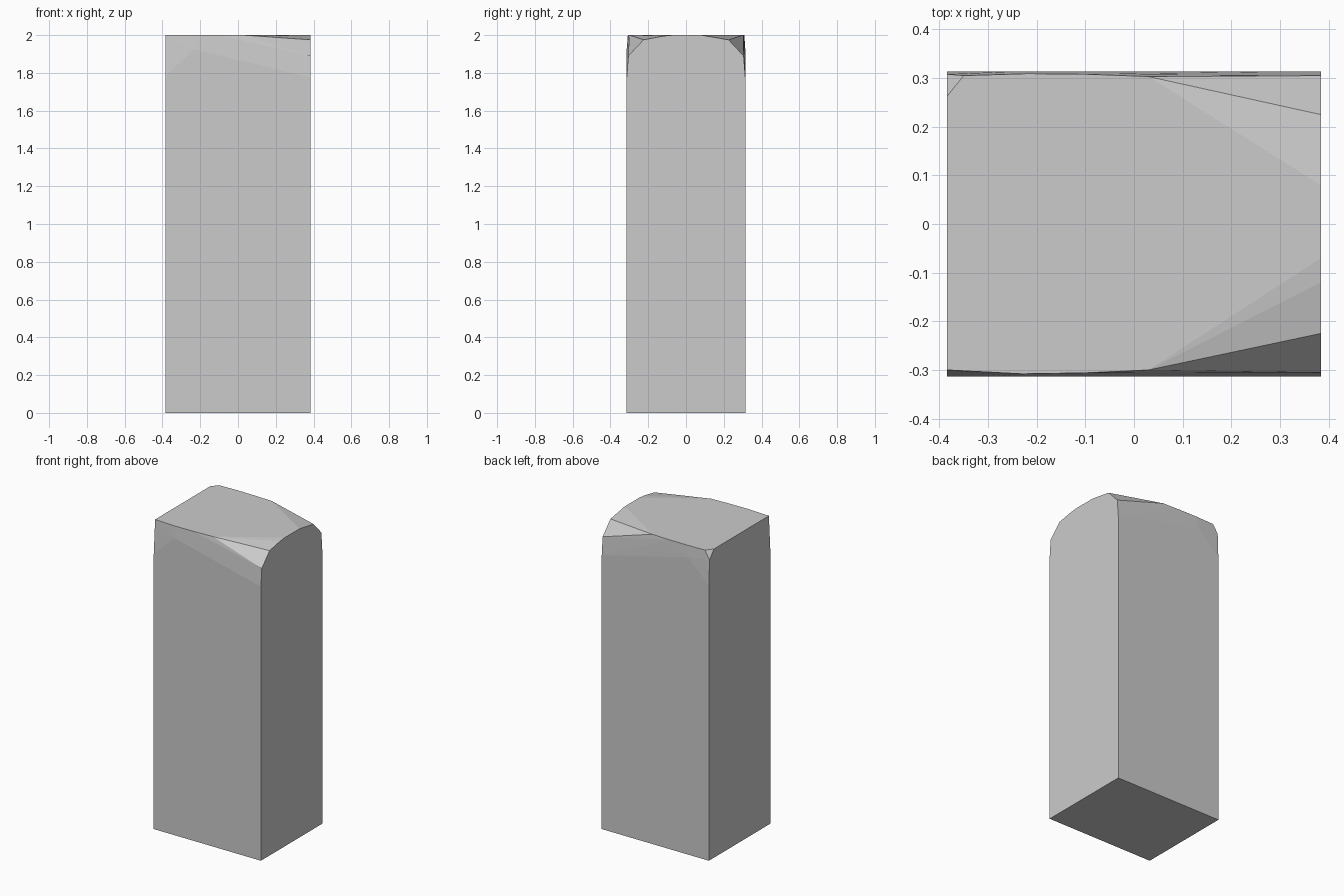
import bpy, bmesh

if "Cube" in bpy.data.objects:
    bpy.data.objects.remove(bpy.data.objects["Cube"])

X, Y = 0.384, 0.314
pts = []

# Square base and the upper ends of the vertical side walls
for s in (-1, 1):
    pts += [(-X, s * Y, 0), (X, s * Y, 0)]
    pts += [(-X, s * Y, 1.78), (-0.235, s * Y, 1.925), (X, s * Y, 1.775)]

# Rounded profile on the right end
for y, z in [(-0.305, 1.89), (-0.225, 1.975), (-0.12, 1.995), (-0.07, 2.0),
             (0.08, 2.0), (0.225, 1.975), (0.305, 1.89)]:
    pts.append((X, y, z))

# Outline of the flat top, slightly bowed front and back, nicked back left corner
for x, y in [(-X, -0.30), (-0.23, -0.308), (-0.1, -0.306), (0.03, -0.30),
             (-X, 0.263), (-0.35, 0.305), (-0.22, 0.309), (-0.1, 0.308), (0.03, 0.303)]:
    pts.append((x, y, 2.0))
pts.append((-X, 0.308, 1.945))

# Wrap the points in a faceted convex block
bm = bmesh.new()
for p in pts:
    bm.verts.new(p)
bmesh.ops.convex_hull(bm, input=bm.verts[:])
loose = [v for v in bm.verts if not v.link_faces]
bmesh.ops.delete(bm, geom=loose, context='VERTS')
bmesh.ops.dissolve_limit(bm, angle_limit=0.005, verts=bm.verts[:], edges=bm.edges[:])
bmesh.ops.recalc_face_normals(bm, faces=bm.faces[:])
mesh = bpy.data.meshes.new("stone_pillar")
bm.to_mesh(mesh)
bm.free()
bpy.context.collection.objects.link(bpy.data.objects.new("stone_pillar", mesh))
